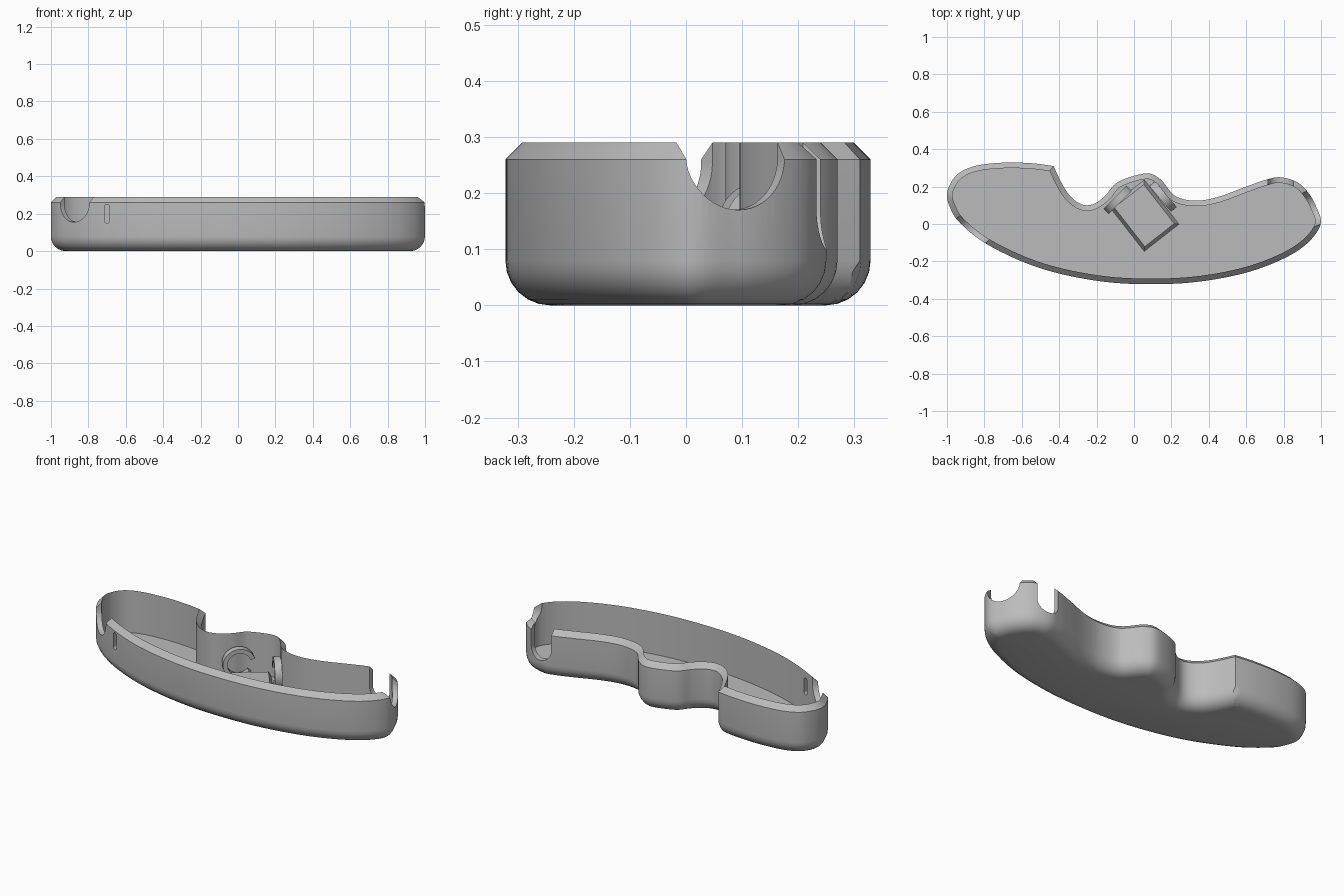
import bpy, bmesh, math
from mathutils import Vector, Matrix
from mathutils.geometry import interpolate_bezier, intersect_point_line

cube = bpy.data.objects.get("Cube")
if cube:
    bpy.data.objects.remove(cube, do_unlink=True)

grey = bpy.data.materials.new("plain grey")
grey.use_nodes = True
grey.diffuse_color = (0.5, 0.5, 0.5, 1)
grey.node_tree.nodes["Principled BSDF"].inputs["Base Color"].default_value = (0.5, 0.5, 0.5, 1)

# Outline, counter-clockwise, starting and ending at its one sharp corner
OUTLINE = [(-.43, .31), (-.55, .325), (-.7, .328), (-.85, .31), (-.95, .26), (-1, .165),
           (-.98, .08), (-.93, .005), (-.8, -.1), (-.6, -.2), (-.4, -.265), (-.15, -.31),
           (.1, -.322), (.35, -.308), (.6, -.26), (.8, -.185), (.93, -.1), (.998, 0),
           (.975, .09), (.93, .17), (.87, .225), (.78, .25), (.7, .235), (.6, .2),
           (.45, .145), (.33, .125), (.22, .15), (.14, .24), (.06, .27), (-.085, .225),
           (-.15, .155), (-.2, .115), (-.25, .1), (-.3, .115), (-.35, .16), (-.39, .225),
           (-.43, .31)]


def smooth_outline(points, steps=8):
    p = [Vector(q) for q in points]
    p = [2 * p[0] - p[1]] + p + [2 * p[-1] - p[-2]]
    out = []
    for a, b, c, d in zip(p, p[1:], p[2:], p[3:]):
        out += interpolate_bezier(b, b + (c - a) / 6, c - (d - b) / 6, c, steps)[:-1]
    return [Vector((q[0], q[1])) for q in out]


LOOP = smooth_outline(OUTLINE)


def edge_distance(q):
    best = 9
    for a, b in zip(LOOP, LOOP[1:] + LOOP[:1]):
        t = max(0, min(1, (q - a).dot(b - a) / (b - a).length_squared))
        best = min(best, (a + t * (b - a) - q).length)
    return best


def inset(d):
    """Move the outline inward; crossed points snap to the nearest sound one."""
    if d == 0:
        return list(LOOP)
    n = len(LOOP)
    moved = []
    for i, q in enumerate(LOOP):
        t = (LOOP[(i + 1) % n] - LOOP[i - 1]).normalized()
        moved.append(q + d * Vector((-t.y, t.x)))
    good = [q for q in moved if edge_distance(q) > d * .97]
    return [min(good, key=lambda g: (g - q).length) for q in moved]


def finish(name, bm):
    bmesh.ops.recalc_face_normals(bm, faces=bm.faces)
    mesh = bpy.data.meshes.new(name)
    bm.to_mesh(mesh)
    bm.free()
    mesh.materials.append(grey)
    ob = bpy.data.objects.new(name, mesh)
    bpy.context.collection.objects.link(ob)
    return ob


def shade(ob, degrees=30):
    bpy.ops.object.select_all(action='DESELECT')
    ob.select_set(True)
    bpy.context.view_layer.objects.active = ob
    bpy.ops.object.shade_smooth_by_angle(angle=math.radians(degrees))


# Tray: rounded base, upright wall, sloped rim, hollow inside
RADIUS, WALL, FLOOR = .08, .03, .04
section = []
for k in range(7):
    a = k / 6 * math.pi / 2
    section.append((RADIUS * (1 - math.sin(a)), RADIUS * (1 - math.cos(a))))
section += [(0, .26), (WALL, .29), (WALL, FLOOR)]
bm = bmesh.new()
rings = [[bm.verts.new((q.x, q.y, z)) for q in inset(d)] for d, z in section]
for lo, hi in zip(rings, rings[1:]):
    for i in range(len(lo)):
        bm.faces.new((lo[i - 1], lo[i], hi[i], hi[i - 1]))
bm.faces.new(rings[0])
bm.faces.new(rings[-1])
bmesh.ops.remove_doubles(bm, verts=bm.verts, dist=.0004)
tray = finish("tray", bm)


def cut_slot(name, x, y, angle, half_width, bottom, top, rounded_top=False):
    """Cut a round-bottomed slot through the wall, facing the given angle."""
    profile = []
    for k in range(25):
        a = math.pi + math.pi * k / 24
        profile.append((half_width * math.cos(a), bottom + half_width * (1 + math.sin(a))))
    if rounded_top:
        profile += [(-u, bottom + top - z) for u, z in profile]
    else:
        profile += [(half_width, top), (-half_width, top)]
    bm = bmesh.new()
    face = bm.faces.new([bm.verts.new((-.08, u, z)) for u, z in profile])
    new = bmesh.ops.extrude_face_region(bm, geom=[face])["geom"]
    bmesh.ops.translate(bm, vec=(.16, 0, 0), verts=[v for v in new if isinstance(v, bmesh.types.BMVert)])
    bmesh.ops.transform(bm, verts=bm.verts, matrix=Matrix.Translation((x, y, 0)) @ Matrix.Rotation(math.radians(angle), 4, 'Z'))
    cutter = finish(name, bm)
    cutter.hide_render = True
    cutter.hide_viewport = True
    mod = tray.modifiers.new(name, 'BOOLEAN')
    mod.operation = 'DIFFERENCE'
    mod.solver = 'EXACT'
    mod.object = cutter


cut_slot("right_notch_cutter", -.875, -.04, 222, .1, .155, .4)
cut_slot("left_notch_cutter", .955, .085, 24, .095, .17, .4)
cut_slot("back_slot_cutter", .785, .245, 90, .068, .1, .4)
cut_slot("small_slot_cutter", -.7, -.155, 270, .014, .15, .25, True)

# Apply the cuts, then drop the cutters
graph = bpy.context.evaluated_depsgraph_get()
cut_mesh = bpy.data.meshes.new_from_object(tray.evaluated_get(graph))
cutters = [m.object for m in tray.modifiers]
tray.modifiers.clear()
tray.data = cut_mesh
for c in cutters:
    bpy.data.objects.remove(c, do_unlink=True)
shade(tray)

# Low plinth on the floor with sloped sides
bm = bmesh.new()
bmesh.ops.create_cube(bm, size=1)
for v in bm.verts:
    grow = 0 if v.co.z > 0 else .02
    v.co = Vector((v.co.x * (.20 + grow * 2), v.co.y * (.265 + grow * 2), FLOOR + (.04 if v.co.z > 0 else -.005)))
bmesh.ops.transform(bm, verts=bm.verts, matrix=Matrix.Translation((.055, .045, 0)) @ Matrix.Rotation(math.radians(38), 4, 'Z'))
finish("floor_plinth", bm)


# Open clip rings standing against the inside of the back bulge
def clip_ring(name, x, y, angle, start, sweep, depth=.04):
    bm = bmesh.new()
    steps = 32
    rows = []
    for k in range(steps + 1):
        a = math.radians(start + sweep * k / steps)
        rows.append([bm.verts.new((d, r * math.cos(a), .125 + r * math.sin(a)))
                     for r, d in ((.065, 0), (.09, 0), (.09, depth), (.065, depth))])
    for p, q in zip(rows, rows[1:]):
        for i in range(4):
            bm.faces.new((p[i - 1], p[i], q[i], q[i - 1]))
    bm.faces.new(rows[0])
    bm.faces.new(rows[-1])
    bmesh.ops.transform(bm, verts=bm.verts, matrix=Matrix.Translation((x, y, 0)) @ Matrix.Rotation(math.radians(angle), 4, 'Z'))
    shade(finish(name, bm))


clip_ring("right_clip_ring", -.1, .145, -45, 20, 300)
clip_ring("left_clip_ring", .17, .16, 220, -120, 300)
